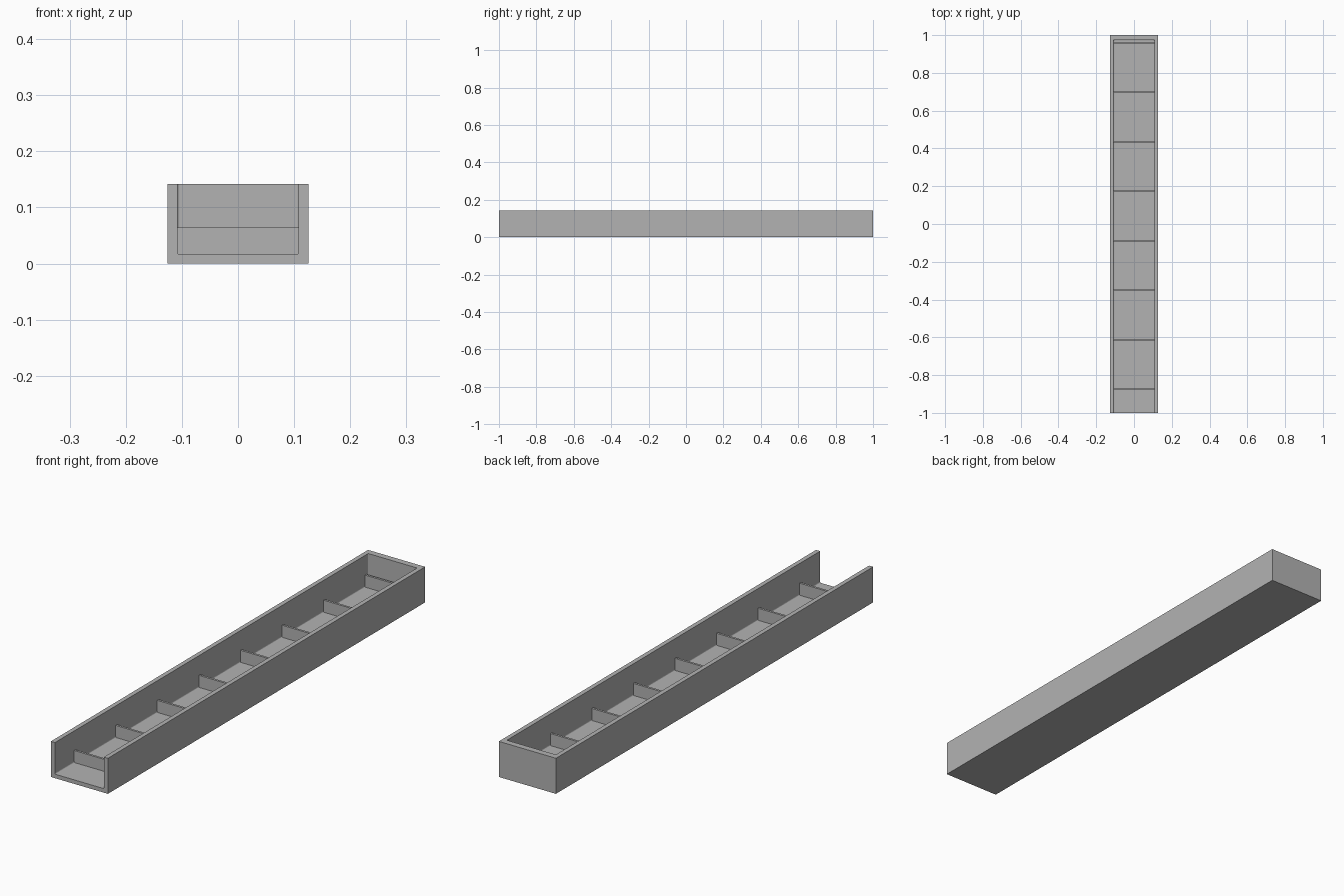
import bpy, bmesh
from mathutils import Matrix, Vector

cube = bpy.data.objects.get("Cube")
if cube:
    bpy.data.objects.remove(cube, do_unlink=True)

WIDTH, LENGTH, HEIGHT = 0.252, 2.0, 0.142
SIDE, BACK, FLOOR = 0.018, 0.025, 0.016
INNER = WIDTH / 2 - SIDE

grey = bpy.data.materials.new("plain grey")
grey.use_nodes = True
colour = (0.45, 0.45, 0.45, 1)
grey.diffuse_color = colour
grey.node_tree.nodes["Principled BSDF"].inputs["Base Color"].default_value = colour


def box(name, low, high, round_edge=None, radius=0.004):
    """Box between two corners; edges chosen by round_edge are filleted."""
    low, high = Vector(low), Vector(high)
    bm = bmesh.new()
    bmesh.ops.create_cube(bm, size=1, matrix=Matrix.Translation((low + high) / 2)
                          @ Matrix.Diagonal((*(high - low), 1)))
    if round_edge:
        edges = [e for e in bm.edges if round_edge((e.verts[0].co + e.verts[1].co) / 2)]
        bmesh.ops.bevel(bm, geom=edges, offset=radius, segments=3,
                        profile=0.5, affect='EDGES')
    mesh = bpy.data.meshes.new(name)
    bm.to_mesh(mesh)
    bm.free()
    mesh.materials.append(grey)
    obj = bpy.data.objects.new(name, mesh)
    bpy.context.collection.objects.link(obj)
    return obj


# Trough: open at the top and the front, closed at the back
trough = box("trough", (-WIDTH / 2, -LENGTH / 2, 0), (WIDTH / 2, LENGTH / 2, HEIGHT))

# Cavity with filleted floor edges and back corners
back_y = LENGTH / 2 - BACK


def cavity_edge(mid):
    at_side = abs(mid.x) > INNER - 0.001
    at_back = mid.y > back_y - 0.001
    at_floor = mid.z < FLOOR + 0.001
    return at_side + at_back + at_floor == 2


cavity = box("cavity_cutter", (-INNER, -LENGTH, FLOOR),
             (INNER, back_y, HEIGHT * 2), cavity_edge)
cavity.hide_render = True
cavity.hide_set(True)
cut = trough.modifiers.new("hollow", 'BOOLEAN')
cut.operation = 'DIFFERENCE'
cut.solver = 'EXACT'
cut.object = cavity

# Apply the cut and drop the cutter
bpy.context.view_layer.update()
hollow = bpy.data.meshes.new_from_object(
    trough.evaluated_get(bpy.context.evaluated_depsgraph_get()))
trough.modifiers.clear()
trough.data = hollow
bpy.data.objects.remove(cavity, do_unlink=True)

# Evenly spaced low dividers across the floor
for i in range(8):
    y = -0.874 + i * 0.2618
    box(f"divider_{i + 1}", (-INNER - 0.002, y - 0.0045, FLOOR - 0.002),
        (INNER + 0.002, y + 0.0045, 0.064))
